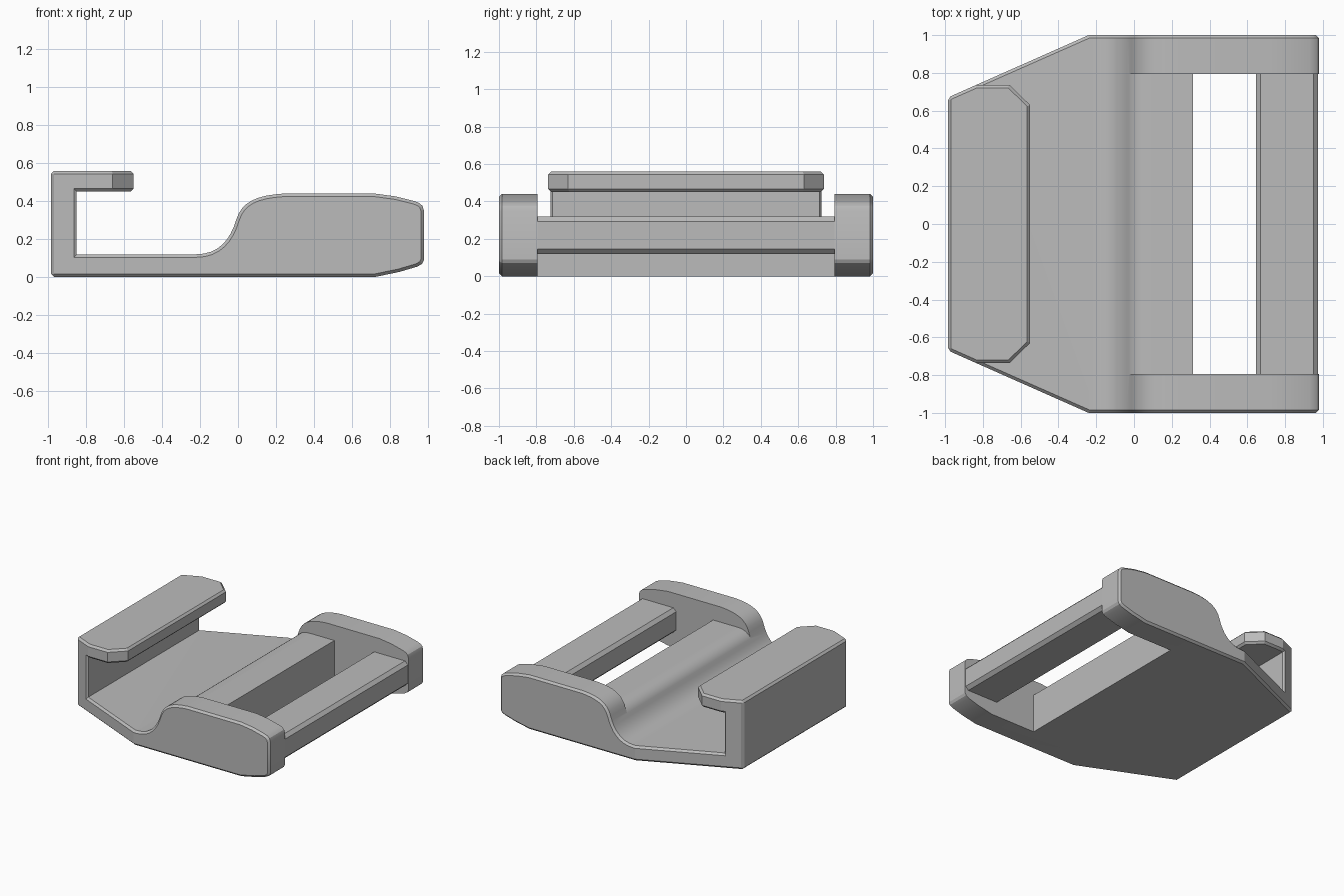
import bpy
import bmesh
import math
from mathutils import Vector
from mathutils.geometry import interpolate_bezier

if "Cube" in bpy.data.objects:
    bpy.data.objects.remove(bpy.data.objects["Cube"])

GREY = (0.5, 0.5, 0.5, 1)
mat = bpy.data.materials.new("plain grey")
mat.use_nodes = True
mat.diffuse_color = GREY
mat.node_tree.nodes["Principled BSDF"].inputs["Base Color"].default_value = GREY

CHEEK_Y = 0.795   # inner face of the side cheeks


def prism(name, points, axis, low, high):
    """Extrude an outline along y (points are x, z) or z (points are x, y)."""
    def place(p, h):
        return (p[0], h, p[1]) if axis == "y" else (p[0], p[1], h)
    bm = bmesh.new()
    face = bm.faces.new([bm.verts.new(place(p, low)) for p in points])
    new = bmesh.ops.extrude_face_region(bm, geom=[face])["geom"]
    move = Vector(place((0, 0), high - low))
    bmesh.ops.translate(bm, vec=move, verts=[v for v in new if isinstance(v, bmesh.types.BMVert)])
    bmesh.ops.recalc_face_normals(bm, faces=bm.faces)
    mesh = bpy.data.meshes.new(name)
    bm.to_mesh(mesh)
    bm.free()
    obj = bpy.data.objects.new(name, mesh)
    bpy.context.collection.objects.link(obj)
    mesh.materials.append(mat)
    return obj


def combine(obj, cutter, operation):
    """Apply a boolean and remove the cutter."""
    mod = obj.modifiers.new("cut", "BOOLEAN")
    mod.operation, mod.object, mod.solver = operation, cutter, "EXACT"
    bpy.context.view_layer.update()
    graph = bpy.context.evaluated_depsgraph_get()
    obj_mesh = bpy.data.meshes.new_from_object(obj.evaluated_get(graph))
    obj.modifiers.clear()
    obj.data = obj_mesh
    bpy.data.objects.remove(cutter)


def chamfer(obj, width, skip=lambda e: False):
    """Chamfer the sharp outer edges."""
    bm = bmesh.new()
    bm.from_mesh(obj.data)
    bmesh.ops.remove_doubles(bm, verts=bm.verts, dist=0.0005)
    bmesh.ops.dissolve_limit(bm, angle_limit=math.radians(0.5), verts=bm.verts, edges=bm.edges)
    edges = [e for e in bm.edges if e.is_manifold and e.is_convex
             and e.calc_face_angle() > math.radians(50) and not skip(e)]
    bmesh.ops.bevel(bm, geom=edges, offset=width, offset_type="OFFSET", segments=1,
                    affect="EDGES", clamp_overlap=False)
    bm.to_mesh(obj.data)
    bm.free()


def shade(obj):
    bpy.ops.object.select_all(action="DESELECT")
    obj.select_set(True)
    bpy.context.view_layer.objects.active = obj
    bpy.ops.object.shade_smooth_by_angle(angle=math.radians(22))


def curve(*pts):
    return [tuple(p)[:2] for p in interpolate_bezier(*[Vector((*p, 0)) for p in pts], 9)]


# Side outline: hook, flat plate, ramp and raised cheek
ramp = curve((-0.22, 0.12), (-0.1, 0.12), (-0.04, 0.2), (-0.01, 0.3))
crest = curve((-0.01, 0.3), (0.02, 0.4), (0.1, 0.43), (0.24, 0.44))
outline = [(-0.985, 0), (-0.985, 0.56), (-0.55, 0.56), (-0.55, 0.45), (-0.85, 0.45), (-0.85, 0.12)]
outline += ramp + crest[1:]
outline += [(0.72, 0.44), (0.83, 0.425), (0.93, 0.4), (0.955, 0.39), (0.972, 0.375), (0.98, 0.35),
            (0.98, 0.09), (0.97, 0.07), (0.945, 0.055), (0.85, 0.027), (0.72, 0)]
body = prism("buckle_body", outline, "y", -1.0, 1.0)

# Tapered plan shape
half = [(-0.985, 0.67), (-0.24, 1.0), (-0.2, 1.1), (1.1, 1.1)]
plan = half + [(x, -y) for x, y in reversed(half)]
plan[1], plan[2] = (-0.24, 1.0), (-0.0143, 1.1)
plan[-2], plan[-3] = (-0.24, -1.0), (-0.0143, -1.1)
combine(body, prism("plan_cutter", plan, "z", -0.2, 0.8), "INTERSECT")

# Clipped corners of the hook lip
corner = [(-0.95, 0.737), (-0.66, 0.737), (-0.55, 0.63), (-0.5, 0.581), (-0.4, 0.581),
          (-0.4, 1.2), (-0.95, 1.2)]
for side in (1, -1):
    clip = prism("corner_cutter", [(x, side * y) for x, y in corner], "z", 0.3, 0.8)
    combine(body, clip, "DIFFERENCE")

# Lowered middle bar and strap opening between the cheeks
opening = [(-0.3, 0.8), (-0.042, 0.232), (-0.012, 0.277), (0.02, 0.302), (0.06, 0.314),
           (0.1, 0.316), (0.312, 0.316), (0.312, -0.1), (1.2, -0.1), (1.2, 0.8)]
combine(body, prism("opening_cutter", opening, "y", -CHEEK_Y, CHEEK_Y), "DIFFERENCE")
chamfer(body, 0.016, lambda e: all(abs(abs(v.co.y) - CHEEK_Y) < 0.002 for v in e.verts))
shade(body)

# Rear strap bar
bar = [(0.645, 0.12), (0.975, 0.12), (0.975, 0.32), (0.645, 0.32)]
rear_bar = prism("rear_bar", bar, "y", -CHEEK_Y - 0.04, CHEEK_Y + 0.04)
chamfer(rear_bar, 0.026)
shade(rear_bar)
